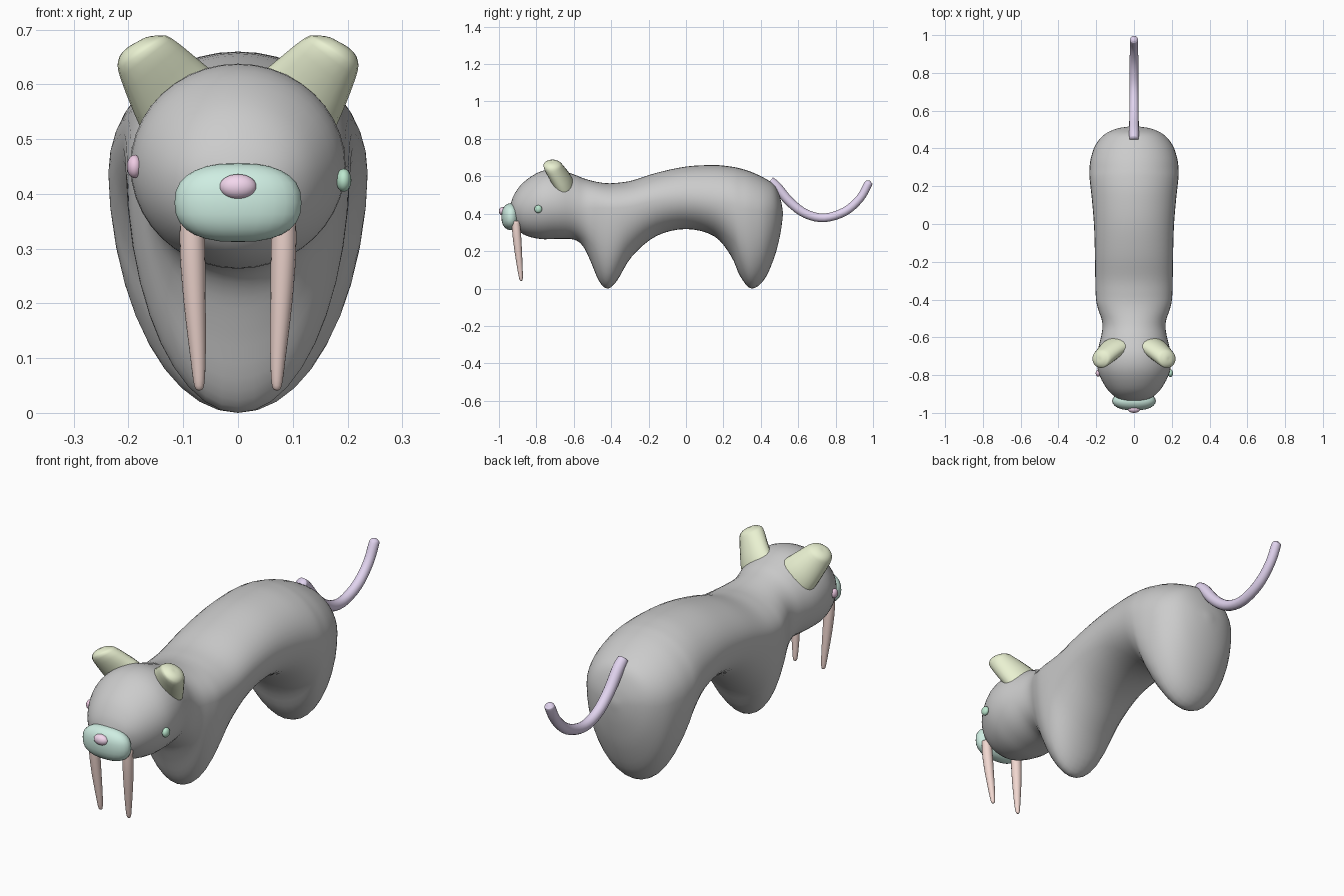
import bpy, bmesh, math
from mathutils import Vector

if "Cube" in bpy.data.objects:
    bpy.data.objects.remove(bpy.data.objects["Cube"])


def finish(bm, name, color=None):
    bmesh.ops.recalc_face_normals(bm, faces=bm.faces)
    for f in bm.faces:
        f.smooth = True
    me = bpy.data.meshes.new(name)
    bm.to_mesh(me)
    bm.free()
    ob = bpy.data.objects.new(name, me)
    bpy.context.collection.objects.link(ob)
    if color:
        mat = bpy.data.materials.new(name + "_colour")
        mat.diffuse_color = (*color, 1)
        mat.use_nodes = True
        mat.node_tree.nodes["Principled BSDF"].inputs["Base Color"].default_value = mat.diffuse_color
        me.materials.append(mat)


def smooth_rows(rows, steps):
    """Catmull-Rom interpolation of table rows."""
    vs = [Vector(r) for r in rows]
    out = []
    for i in range(len(vs) - 1):
        a, b, c, d = vs[max(i - 1, 0)], vs[i], vs[i + 1], vs[min(i + 2, len(vs) - 1)]
        for s in range(steps):
            t = s / steps
            out.append(0.5 * (2 * b + (c - a) * t + (2 * a - 5 * b + 4 * c - d) * t ** 2
                              + (3 * b - a - 3 * c + d) * t ** 3))
    return out + [vs[-1]]


def loft(name, rings, color=None):
    """Skin a list of point rings and cap both ends."""
    bm = bmesh.new()
    rs = [[bm.verts.new(p) for p in ring] for ring in rings]
    n = len(rs[0])
    for a, b in zip(rs, rs[1:]):
        for i in range(n):
            j = (i + 1) % n
            bm.faces.new((a[i], a[j], b[j], b[i]))
    bm.faces.new(rs[0])
    bm.faces.new(rs[-1])
    finish(bm, name, color)


def oval(c, u, v, n=16):
    c, u, v = Vector(c), Vector(u), Vector(v)
    return [c + u * math.cos(k * math.tau / n) + v * math.sin(k * math.tau / n) for k in range(n)]


def blob(name, c, r, color, power=1.0):
    bm = bmesh.new()
    bmesh.ops.create_uvsphere(bm, u_segments=24, v_segments=14, radius=1)
    for v in bm.verts:
        v.co = [c[i] + r[i] * math.copysign(abs(v.co[i]) ** (power if i != 1 else 1), v.co[i])
                for i in range(3)]
    finish(bm, name, color)


# Body, head and legs: y, top, widest height, bottom, half width
stations = [
    (-.94, .44, .43, .42, .02), (-.92, .50, .43, .345, .09), (-.87, .567, .435, .29, .145),
    (-.78, .625, .45, .265, .19), (-.69, .637, .45, .265, .195), (-.60, .61, .44, .262, .175),
    (-.55, .59, .43, .225, .167), (-.51, .578, .43, .145, .17), (-.465, .568, .43, .04, .185),
    (-.42, .563, .43, .0, .198), (-.37, .565, .43, .04, .203), (-.29, .577, .44, .17, .205),
    (-.16, .618, .47, .28, .207), (0, .652, .485, .318, .212), (.15, .66, .47, .28, .225),
    (.24, .652, .45, .175, .235), (.29, .642, .43, .065, .236), (.35, .623, .42, .0, .228),
    (.42, .59, .41, .05, .203), (.475, .55, .41, .175, .155), (.505, .48, .41, .295, .09),
    (.518, .41, .40, .39, .012)]
rings = []
for y, top, mid, bot, w in smooth_rows(stations, 4):
    ring = []
    for k in range(40):
        a = k * math.tau / 40
        s = math.sin(a)
        ring.append((w * math.cos(a), y, max(0, mid + s * ((top - mid) if s > 0 else (mid - bot)))))
    rings.append(ring)
loft("body", rings)

# Tail: y, z, radius
path = smooth_rows([(.45, .575, .024), (.485, .545, .026), (.555, .463, .025), (.64, .40, .024),
                    (.74, .378, .023), (.85, .412, .023), (.93, .482, .022), (.972, .555, .022),
                    (.979, .569, .017), (.983, .576, .004)], 4)
rings = []
for i, p in enumerate(path):
    t = path[min(i + 1, len(path) - 1)] - path[max(i - 1, 0)]
    n = Vector((0, -t[1], t[0])).normalized()
    rings.append(oval((0, p[0], p[1]), (p[2], 0, 0), n * p[2]))
loft("tail", rings, (.76, .66, .87))

# Muzzle and nose
blob("muzzle", (0, -.937, .384), (.116, .05, .072), (.62, .85, .76), .82)
blob("nose", (0, -.979, .413), (.034, .021, .023), (.9, .68, .85))

for side, s in (("right", 1), ("left", -1)):
    # Ears: centre, long half axis in x/z, half depth
    ear = [(.085, -.645, .54, .066, -.062, .05), (.12, -.665, .58, .06, -.055, .055),
           (.168, -.708, .648, .047, -.036, .052), (.182, -.714, .666, .037, -.023, .042),
           (.188, -.716, .674, .02, -.012, .022), (.189, -.716, .675, .004, -.002, .004)]
    loft("ear_" + side, [oval((s * x, y, z), (s * ux, 0, uz), (0, d, 0), 20)
                         for x, y, z, ux, uz, d in smooth_rows(ear, 3)], (.82, .88, .64))
    # Tusks: x, y, z, radius
    tusk = [(.084, -.91, .36, .022), (.083, -.905, .29, .023), (.079, -.897, .20, .020),
            (.073, -.887, .10, .014), (.071, -.882, .05, .009), (.071, -.881, .041, .002)]
    loft("tusk_" + side, [oval((s * x, y, z), (r, 0, 0), (0, r, 0))
                          for x, y, z, r in smooth_rows(tusk, 4)], (.88, .68, .63))

# Eyes
blob("eye_right", (.193, -.79, .425), (.014, .02, .021), (.5, .8, .62))
blob("eye_left", (-.189, -.79, .45), (.014, .018, .021), (.86, .6, .77))
